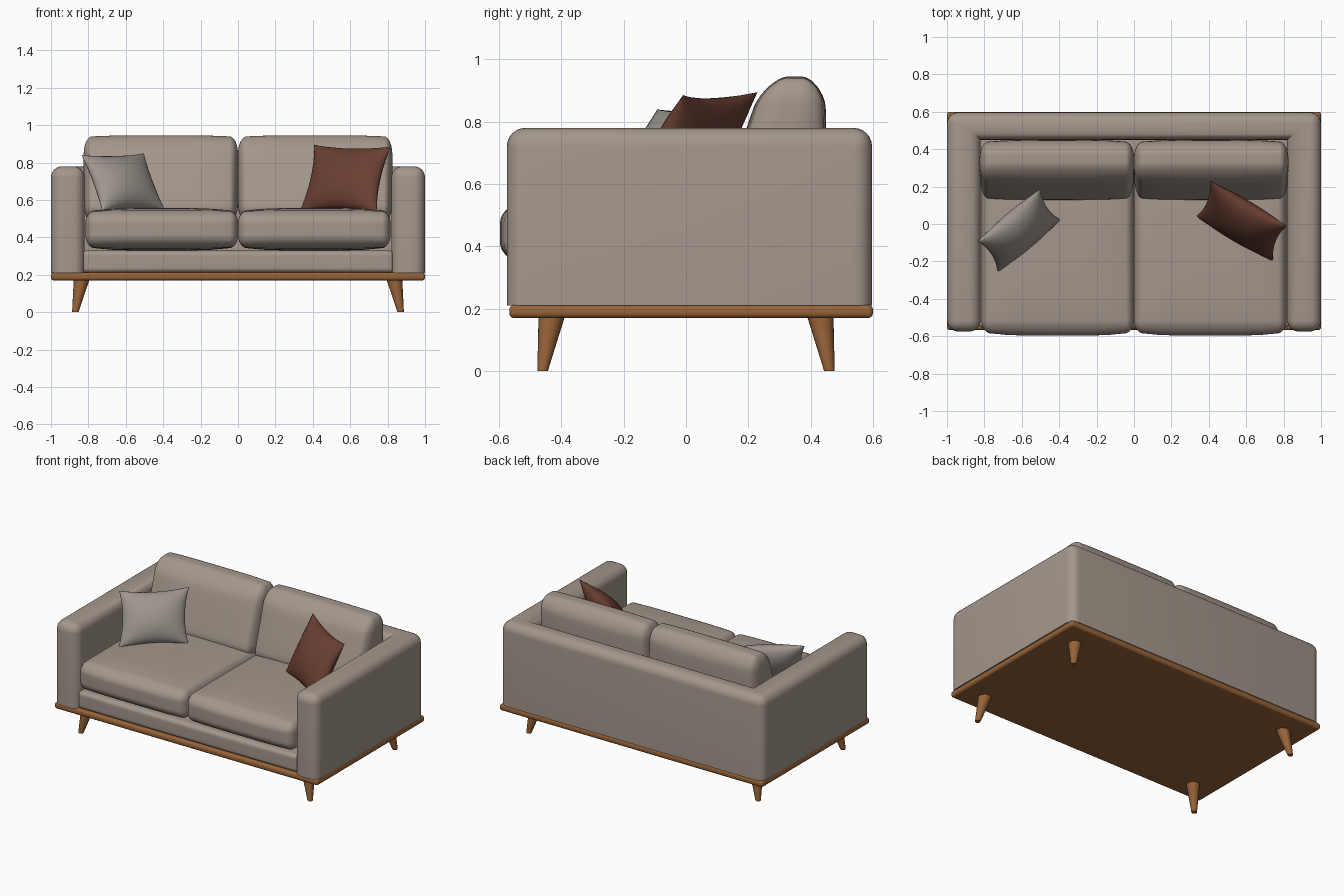
import bpy, bmesh, math
from mathutils import Vector

if "Cube" in bpy.data.objects:
    bpy.data.objects.remove(bpy.data.objects["Cube"])


def material(name, rgb):
    m = bpy.data.materials.new(name)
    m.diffuse_color = (*rgb, 1)
    m.use_nodes = True
    m.node_tree.nodes["Principled BSDF"].inputs["Base Color"].default_value = m.diffuse_color
    return m


FABRIC = material("warm_grey_fabric", (0.37, 0.31, 0.26))
PILLOW = material("neutral_grey_fabric", (0.34, 0.305, 0.27))
RUST = material("rust_brown_fabric", (0.145, 0.05, 0.032))
WOOD = material("oak_wood", (0.31, 0.125, 0.04))


def finish(name, bm, mat, angle=40):
    bmesh.ops.recalc_face_normals(bm, faces=bm.faces)
    me = bpy.data.meshes.new(name)
    bm.to_mesh(me)
    bm.free()
    me.materials.append(mat)
    ob = bpy.data.objects.new(name, me)
    bpy.context.collection.objects.link(ob)
    bpy.ops.object.select_all(action='DESELECT')
    ob.select_set(True)
    bpy.context.view_layer.objects.active = ob
    bpy.ops.object.shade_smooth_by_angle(angle=math.radians(angle))
    return ob


def soft_box(name, lo, hi, r, mat, bulge=(0, 0, 0), warp=None):
    """Box with elliptical rounded edges and optionally crowned sides."""
    lo, hi = Vector(lo), Vector(hi)
    c = (lo + hi) / 2
    h = [(hi[i] - lo[i]) / 2 - bulge[i] for i in range(3)]
    bm = bmesh.new()
    bmesh.ops.create_cube(bm, size=2)
    bmesh.ops.subdivide_edges(bm, edges=bm.edges[:], cuts=15, use_grid_fill=True)
    for v in bm.verts:
        inner, off = Vector(), Vector()
        for i in range(3):
            t = abs(v.co[i])
            s = math.copysign(1, v.co[i])
            core = h[i] - r[i]
            inner[i] = s * core * min(t / 0.5, 1)
            if t > 0.5:
                off[i] = s * math.tan((t - 0.5) * math.pi / 2)
        off.normalize()
        p = Vector([inner[i] + off[i] * r[i] for i in range(3)])
        n = [p[i] / h[i] for i in range(3)]
        for i in range(3):
            j, k = (i + 1) % 3, (i + 2) % 3
            p[i] += bulge[i] * n[i] * (1 - n[j] ** 4) * (1 - n[k] ** 4)
        v.co = p + c
        if warp:
            warp(v.co, n)
    return finish(name, bm, mat)


# U-shaped body: both arms and the back in one upholstered shell
outline = [(-1, -0.575), (-0.82, -0.575), (-0.82, 0.45), (0.82, 0.45),
           (0.82, -0.575), (1, -0.575), (1, 0.597), (-1, 0.597)]
Z0, Z1 = 0.21, 0.78
bm = bmesh.new()
face = bm.faces.new([bm.verts.new((x, y, Z0)) for x, y in outline])
top = bmesh.ops.extrude_face_region(bm, geom=[face], use_keep_orig=True)
for g in top["geom"]:
    if isinstance(g, bmesh.types.BMVert):
        g.co.z = Z1
bmesh.ops.recalc_face_normals(bm, faces=bm.faces)


def is_inner(v):
    return abs(v.co.y - 0.45) < 0.001


edges = []
for e in bm.edges:
    a, b = e.verts
    vertical = abs(a.co.z - b.co.z) > 0.1
    if (vertical and not is_inner(a)) or (a.co.z > 0.7 and b.co.z > 0.7):
        edges.append(e)
bmesh.ops.bevel(bm, geom=edges, offset=0.06, segments=6, profile=0.5, affect='EDGES')
finish("arms_and_back", bm, FABRIC)

# Front rail and deck below the seats
soft_box("front_rail", (-0.83, -0.56, 0.21), (0.83, 0.5, 0.33),
         (0.02, 0.025, 0.025), FABRIC, (0, 0.006, 0))


# Seat and back cushions, one pair per side
def lean(co, n):
    co.y += (co.z - 0.72) * 0.32 * (1 - n[1]) / 2


for side, x0, x1 in (("left", -0.815, 0), ("right", 0, 0.815)):
    soft_box("seat_cushion_" + side, (x0, -0.597, 0.33), (x1, 0.32, 0.557),
             (0.045, 0.06, 0.06), FABRIC, (0, 0.02, 0.02))
    b0, b1 = (x0 - 0.01, x1) if x0 < 0 else (x0, x1 + 0.01)
    soft_box("back_cushion_" + side, (b0, 0.175, 0.48), (b1, 0.45, 0.945),
             (0.045, 0.095, 0.09), FABRIC, (0, 0.015, 0.008), lean)


# Throw pillows: two puffed sheets meeting at a seam, with pinched edges
def throw_pillow(name, centre, width, height, puff, mat, n=20):
    centre, width, height = Vector(centre), Vector(width) / 2, Vector(height) / 2
    normal = width.cross(height).normalized()
    bm = bmesh.new()
    for side in (-1, 1):
        rows = []
        for i in range(n + 1):
            u = math.sin(math.pi / 2 * (2 * i / n - 1))
            row = []
            for j in range(n + 1):
                v = math.sin(math.pi / 2 * (2 * j / n - 1))
                t = puff * max(0, (1 - u * u) * (1 - v * v)) ** 0.55
                pu = u * (1 - 0.11 * (1 - v * v))
                pv = v * (1 - 0.11 * (1 - u * u))
                row.append(bm.verts.new(centre + width * pu + height * pv + normal * t * side))
            rows.append(row)
        for i in range(n):
            for j in range(n):
                bm.faces.new((rows[i][j], rows[i + 1][j], rows[i + 1][j + 1], rows[i][j + 1]))
    bmesh.ops.remove_doubles(bm, verts=bm.verts, dist=0.0002)
    finish(name, bm, mat, 60)


throw_pillow("grey_throw_pillow", (-0.615, -0.035, 0.695),
             (0.335, 0.28, 0.01), (-0.11, 0.165, 0.3), 0.085, PILLOW)
throw_pillow("brown_throw_pillow", (0.575, 0.015, 0.715),
             (0.41, -0.24, -0.01), (0.075, 0.19, 0.35), 0.085, RUST)

# Wooden plinth
soft_box("wood_base", (-1, -0.567, 0.17), (1, 0.6, 0.212), (0.015, 0.015, 0.018), WOOD)

# Splayed tapered legs
for sx, xn in ((-1, "left"), (1, "right")):
    for sy, yn in ((-1, "front"), (1, "back")):
        bm = bmesh.new()
        bmesh.ops.create_cone(bm, cap_ends=True, segments=24,
                              radius1=0.017, radius2=0.043, depth=0.18)
        for v in bm.verts:
            k = (v.co.z + 0.09) / 0.18
            v.co.x += sx * (0.87 - 0.035 * k)
            v.co.y += sy * (0.46 - 0.03 * k)
            v.co.z += 0.09
        finish(yn + "_leg_" + xn, bm, WOOD)
